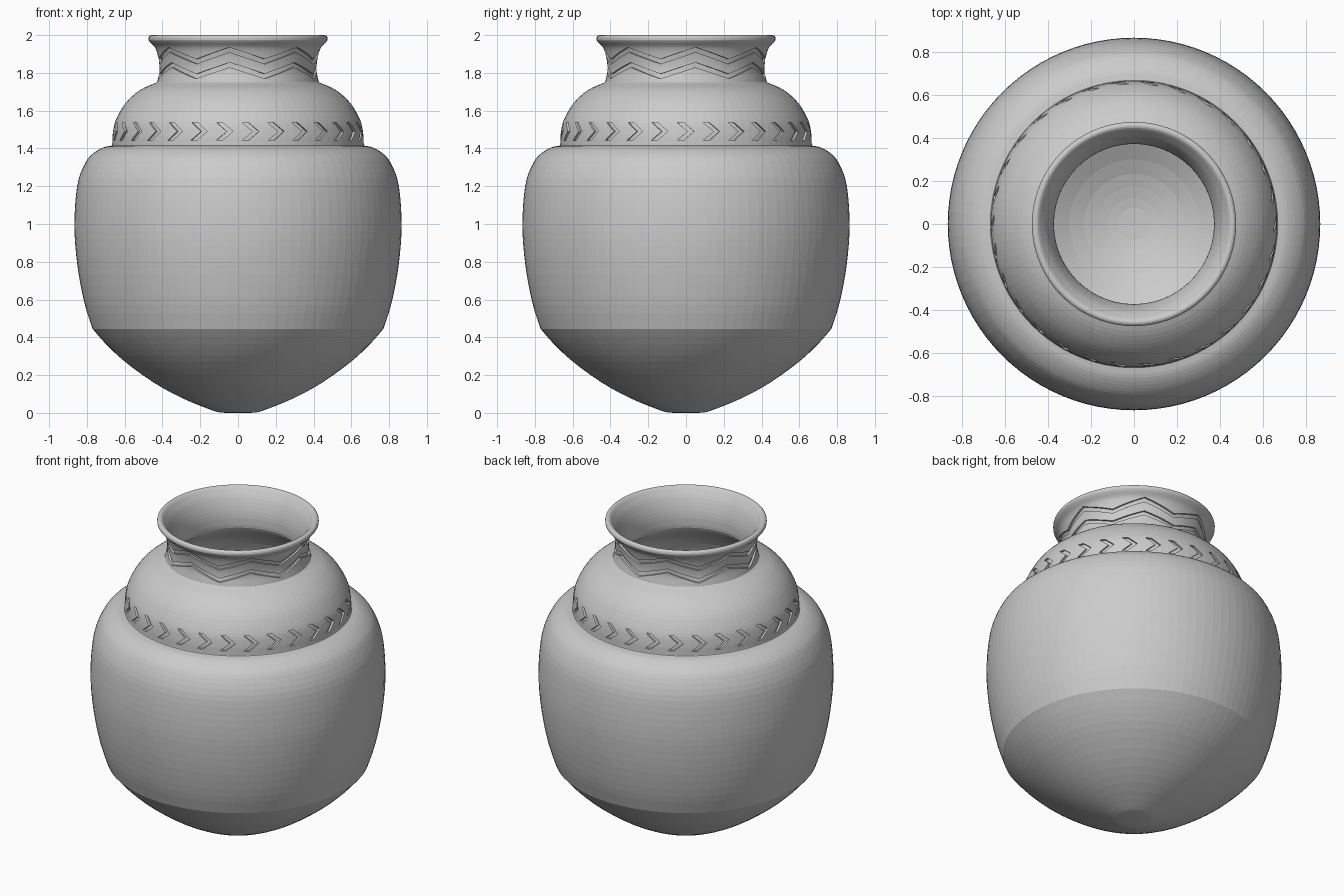
import bpy, bmesh, math
from mathutils import Vector

if "Cube" in bpy.data.objects:
    bpy.data.objects.remove(bpy.data.objects["Cube"])

SEGS = 96

def smooth(pts, n=4):
    """Catmull-Rom curve through (radius, z) points."""
    p = [Vector(q) for q in pts]
    p = [2 * p[0] - p[1]] + p + [2 * p[-1] - p[-2]]
    out = []
    for i in range(1, len(p) - 2):
        a, b, c, d = p[i - 1:i + 3]
        for k in range(n):
            t = k / n
            out.append(0.5 * (2 * b + (c - a) * t + (2 * a - 5 * b + 4 * c - d) * t * t
                              + (3 * b - a - 3 * c + d) * t ** 3))
    return out + [p[-2]]

def make_object(name, bm):
    bmesh.ops.recalc_face_normals(bm, faces=bm.faces)
    me = bpy.data.meshes.new(name)
    bm.to_mesh(me)
    bm.free()
    ob = bpy.data.objects.new(name, me)
    bpy.context.collection.objects.link(ob)
    return ob

def polar(r, a, z):
    return (r * math.cos(a), r * math.sin(a), z)

# Profile sections, from the outer base up to the rim and down inside
base = smooth([(0, 0), (.08, .001), (.14, .015), (.30, .08), (.45, .163),
               (.60, .272), (.70, .365), (.77, .445)], 3)
body = smooth([(.77, .445), (.81, .57), (.843, .73), (.861, .88), (.866, 1.0), (.86, 1.13),
               (.843, 1.24), (.805, 1.33), (.765, 1.375), (.715, 1.405), (.668, 1.415)], 3)
shoulder = smooth([(.666, 1.418), (.663, 1.48), (.647, 1.55), (.595, 1.64),
                   (.52, 1.708), (.43, 1.75)])
neck = smooth([(.428, 1.752), (.416, 1.81), (.42, 1.87), (.437, 1.93), (.465, 1.962)])
rim = smooth([(.465, 1.962), (.474, 1.975), (.472, 1.992), (.46, 2.0), (.447, 1.997), (.435, 1.985)], 2)
inside = smooth([(.435, 1.985), (.405, 1.94), (.38, 1.87), (.372, 1.80), (.385, 1.74), (.47, 1.67),
                 (.55, 1.60), (.60, 1.50), (.63, 1.40), (.71, 1.35), (.785, 1.24), (.81, 1.0),
                 (.785, .70), (.725, .48), (.55, .29), (.30, .13), (.12, .07), (0, .06)], 3)

# Vessel: lathe the closed profile
profile = []
for sec in (base, body, shoulder, neck, rim, inside):
    profile += [q for q in sec if not profile or (q - profile[-1]).length > 1e-4]
bm = bmesh.new()
rings = [[bm.verts.new(polar(max(q.x, 0), 2 * math.pi * i / SEGS, q.y)) for i in range(SEGS)]
         for q in profile]
for lo, hi in zip(rings, rings[1:]):
    for i in range(SEGS):
        j = (i + 1) % SEGS
        bm.faces.new((lo[i], lo[j], hi[j], hi[i]))
bmesh.ops.remove_doubles(bm, verts=bm.verts, dist=1e-5)
vessel = make_object("vessel", bm)

def radius(sec, z):
    for a, b in zip(sec, sec[1:]):
        if a.y <= z <= b.y:
            return a.x + (b.x - a.x) * (z - a.y) / (b.y - a.y)
    return sec[0].x

def groove(bm, path, sec, da, dz, depth, closed=False, sub=4):
    """Solid strip following (angle, z) points just under the surface."""
    pts = []
    ends = path[1:] + path[:1] if closed else path[1:]
    for (a0, z0), (a1, z1) in zip(path, ends):
        if a1 < a0 and closed:
            a1 += 2 * math.pi
        pts += [(a0 + (a1 - a0) * k / sub, z0 + (z1 - z0) * k / sub) for k in range(sub)]
    if not closed:
        pts.append(path[-1])
    loops = []
    for a, z in pts:
        quad = []
        for s, off in ((-1, -depth), (1, -depth), (1, .02), (-1, .02)):
            zz = z + s * dz
            quad.append(bm.verts.new(polar(radius(sec, zz) + off, a + s * da, zz)))
        loops.append(quad)
    pairs = list(zip(loops, loops[1:])) + ([(loops[-1], loops[0])] if closed else [])
    for p, q in pairs:
        for i in range(4):
            j = (i + 1) % 4
            bm.faces.new((p[i], p[j], q[j], q[i]))
    if not closed:
        bm.faces.new(loops[0])
        bm.faces.new(loops[-1][::-1])

cut = bmesh.new()
# Row of chevrons around the shoulder
for i in range(30):
    a = math.radians(-90 + 6 + 12 * i)
    groove(cut, [(a - .045, 1.537), (a + .04, 1.49), (a - .045, 1.443)],
           shoulder, .025, 0, .013)
# Two zigzag bands around the neck
for top, bottom in ((1.922, 1.86), (1.842, 1.782)):
    path = [(math.radians(-96) + math.pi * i / 7, bottom if i % 2 else top) for i in range(14)]
    groove(cut, path, neck, 0, .013, .012, closed=True, sub=8)
cutter = make_object("groove_cutter", cut)
cutter.hide_render = True

# Carve the decoration and drop the cutter
mod = vessel.modifiers.new("carve", 'BOOLEAN')
mod.operation = 'DIFFERENCE'
mod.solver = 'EXACT'
mod.object = cutter
bpy.context.view_layer.update()
carved = bpy.data.meshes.new_from_object(vessel.evaluated_get(bpy.context.evaluated_depsgraph_get()))
vessel.modifiers.clear()
vessel.data = carved
bpy.data.objects.remove(cutter)
